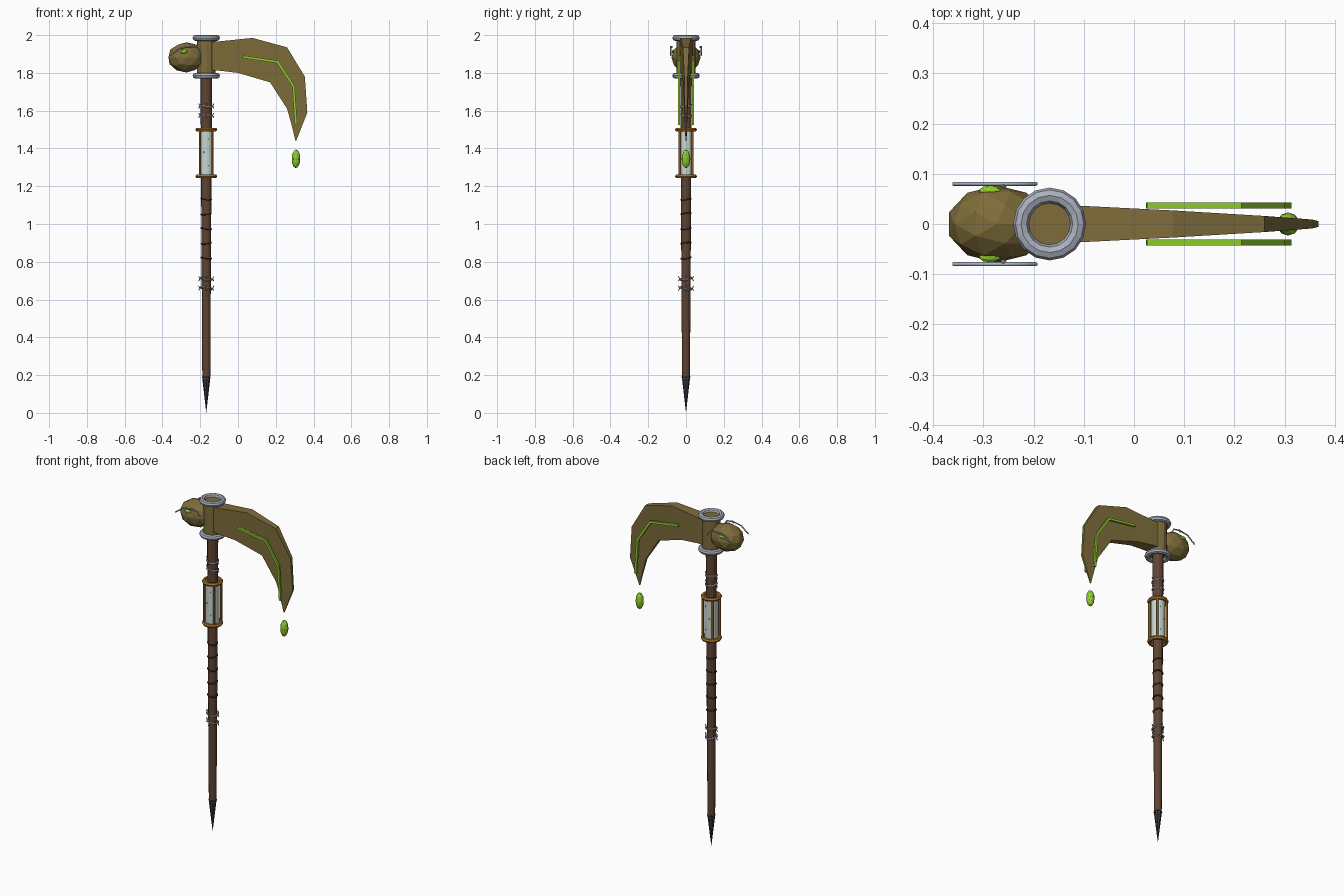
import bpy, bmesh, math
from mathutils import Vector

if "Cube" in bpy.data.objects:
    bpy.data.objects.remove(bpy.data.objects["Cube"])

CX = -0.168  # shaft axis


def mat(name, r, g, b):
    lin = [(c / 255 / 12.92) if c < 10 else ((c / 255 + 0.055) / 1.055) ** 2.4 for c in (r, g, b)]
    m = bpy.data.materials.new(name)
    m.diffuse_color = (*lin, 1)
    m.use_nodes = True
    m.node_tree.nodes["Principled BSDF"].inputs["Base Color"].default_value = m.diffuse_color
    return m


OLIVE = mat("olive bronze", 126, 108, 58)
WOOD = mat("brown wood", 96, 68, 50)
DARK = mat("dark binding", 62, 42, 32)
GREEN = mat("venom green", 146, 208, 45)
SILVER = mat("silver", 170, 177, 190)
GOLD = mat("old gold", 165, 112, 42)
GLASS = mat("pale glass", 200, 215, 210)
IRON = mat("dark iron", 50, 54, 62)


def done(name, m):
    ob = bpy.context.object
    ob.name = name
    ob.data.materials.append(m)
    return ob


def cone(name, m, z0, z1, r0, r1, sides=12, x=CX, y=0):
    bpy.ops.mesh.primitive_cone_add(vertices=sides, radius1=r0, radius2=r1, depth=z1 - z0,
                                    location=(x, y, (z0 + z1) / 2))
    return done(name, m)


def ring(name, m, z, R, r, tilt=(0, 0, 0), seg=16, minor=6):
    bpy.ops.mesh.primitive_torus_add(major_radius=R, minor_radius=r, major_segments=seg,
                                     minor_segments=minor, location=(CX, 0, z), rotation=tilt)
    return done(name, m)


def ball(name, m, loc, scale, sub=2):
    bpy.ops.mesh.primitive_ico_sphere_add(subdivisions=sub, radius=1, location=loc)
    bpy.context.object.scale = scale
    return done(name, m)


def tube(name, m, pts, r):
    cu = bpy.data.curves.new(name, 'CURVE')
    cu.dimensions = '3D'
    cu.bevel_depth, cu.bevel_resolution, cu.use_fill_caps = r, 1, True
    sp = cu.splines.new('POLY')
    sp.points.add(len(pts) - 1)
    for p, co in zip(sp.points, pts):
        p.co = (*co, 1)
    ob = bpy.data.objects.new(name, cu)
    bpy.context.collection.objects.link(ob)
    cu.materials.append(m)


def loft(name, m, stations, y=0):
    """Box section through stations: (upper xz, lower xz, half thickness)."""
    bm = bmesh.new()
    rows = []
    for (ux, uz), (lx, lz), t in stations:
        rows.append([bm.verts.new(c) for c in ((ux, y - t, uz), (ux, y + t, uz),
                                               (lx, y + t, lz), (lx, y - t, lz))])
    for a, b in zip(rows, rows[1:]):
        for i in range(4):
            j = (i + 1) % 4
            bm.faces.new((a[i], a[j], b[j], b[i]))
    bm.faces.new(rows[0])
    bm.faces.new(rows[-1][::-1])
    bmesh.ops.recalc_face_normals(bm, faces=bm.faces)
    me = bpy.data.meshes.new(name)
    bm.to_mesh(me)
    bm.free()
    me.materials.append(m)
    bpy.context.collection.objects.link(bpy.data.objects.new(name, me))


# Shaft and iron spike
cone("shaft", WOOD, 0.18, 1.82, 0.021, 0.031)
cone("foot_spike", IRON, 0.0, 0.19, 0.0, 0.022, 8)
ring("spike_collar", DARK, 0.19, 0.02, 0.004)

# Grip bindings
for i in range(5):
    ring("grip_binding", DARK, 0.82 + i * 0.078, 0.026, 0.0045, (0.12, 0.12 * (-1) ** i, 0))

# Barbed wire wraps
for zc in (0.685, 1.6):
    for k in (-1, 1):
        z = zc + k * 0.025
        ring("wire_wrap", SILVER, z, 0.031, 0.005, (0.15 * k, 0.15, 0), 12, 5)
        for i in range(4):
            a = math.pi / 2 * i
            d = Vector((math.cos(a), math.sin(a), 0))
            c = Vector((CX, 0, z)) + d * 0.034
            tube("wire_barb", SILVER, [c + d * 0.006 + Vector((0, 0, 0.013)), c,
                                       c + d * 0.006 - Vector((0, 0, 0.013))], 0.003)

# Glass vial in a gold cage
cone("vial_glass", GLASS, 1.255, 1.495, 0.039, 0.039, 16)
for z in (1.252, 1.5):
    ring("vial_ring", GOLD, z, 0.047, 0.011)
for i in range(4):
    a = math.pi / 4 + math.pi / 2 * i
    cone("vial_bar", GOLD, 1.25, 1.5, 0.007, 0.007, 6, CX + 0.047 * math.cos(a), 0.047 * math.sin(a))
for i, z in enumerate((1.31, 1.38, 1.45)):
    for s in (-1, 1):
        ball("vial_bubble", GREEN, (CX + 0.012 * (-1) ** i, s * 0.037, z), (0.004,) * 3, 1)

# Socket with silver collars
cone("socket", OLIVE, 1.79, 1.985, 0.05, 0.05)
for z in (1.785, 1.985):
    ring("socket_collar", SILVER, z, 0.057, 0.0155, minor=8)

# Curved blade
loft("blade", OLIVE, [((-0.15, 1.963), (-0.15, 1.815), 0.038), ((-0.10, 1.967), (-0.10, 1.812), 0.036),
                      ((0.077, 1.985), (0.0, 1.80), 0.027), ((0.26, 1.935), (0.17, 1.75), 0.016),
                      ((0.354, 1.78), (0.26, 1.61), 0.009), ((0.367, 1.59), (0.285, 1.52), 0.006),
                      ((0.308, 1.44), (0.304, 1.44), 0.003)])

# Head opposite the blade
ball("head", OLIVE, (-0.273, 0, 1.882), (0.1, 0.077, 0.08))

for s in (-1, 1):
    # Glowing groove along each blade side
    loft("blade_stripe", GREEN, [((0.026, 1.892), (0.024, 1.879), 0.006), ((0.214, 1.864), (0.206, 1.852), 0.006),
                                 ((0.300, 1.732), (0.287, 1.728), 0.006), ((0.314, 1.525), (0.301, 1.525), 0.006)],
         s * 0.037)
    # Eye and wire brow
    ball("eye", GREEN, (-0.287, s * 0.066, 1.912), (0.022, 0.010, 0.010))
    tube("brow", SILVER, [(x, s * 0.08, z) for x, z in
                          ((-0.36, 1.893), (-0.335, 1.91), (-0.31, 1.93), (-0.255, 1.94), (-0.215, 1.933),
                           (-0.195, 1.905))], 0.004)
    ball("brow_rivet", SILVER, (-0.26, s * 0.077, 1.937), (0.007,) * 3, 1)

# Falling drop below the tip
ball("drop", GREEN, (0.307, 0, 1.345), (0.023, 0.023, 0.05))
